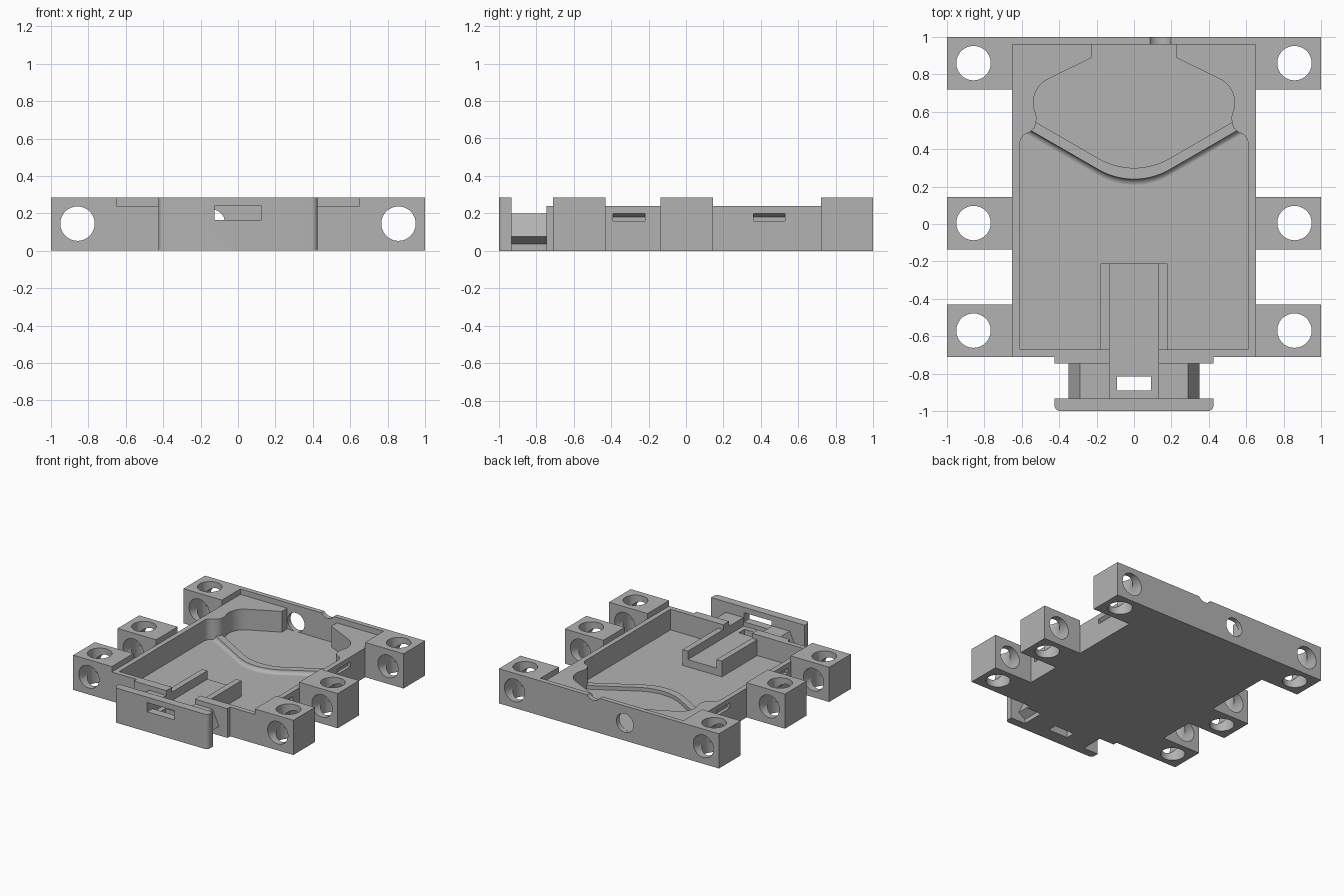
import bpy
import bmesh
from math import sin, cos, pi, sqrt, tan, radians
from mathutils import Matrix, Vector

if "Cube" in bpy.data.objects:
    bpy.data.objects.remove(bpy.data.objects["Cube"])

grey = bpy.data.materials.new("plain grey")
grey.use_nodes = True
colour = (0.45, 0.45, 0.45, 1)
grey.diffuse_color = colour
grey.node_tree.nodes["Principled BSDF"].inputs["Base Color"].default_value = colour


def make(name, bm):
    bmesh.ops.recalc_face_normals(bm, faces=bm.faces)
    mesh = bpy.data.meshes.new(name)
    bm.to_mesh(mesh)
    bm.free()
    mesh.materials.append(grey)
    ob = bpy.data.objects.new(name, mesh)
    bpy.context.collection.objects.link(ob)
    return ob


def prism(name, outline, lo, hi, axis="Z"):
    """Extrude an (x, y) outline along z, or an (x, z) outline along y."""
    bm = bmesh.new()
    place = (lambda p: (p[0], p[1], lo)) if axis == "Z" else (lambda p: (p[0], lo, p[1]))
    face = bm.faces.new([bm.verts.new(place(p)) for p in outline])
    made = bmesh.ops.extrude_face_region(bm, geom=[face])["geom"]
    step = Vector((0, 0, hi - lo) if axis == "Z" else (0, hi - lo, 0))
    bmesh.ops.translate(bm, vec=step, verts=[v for v in made if isinstance(v, bmesh.types.BMVert)])
    return make(name, bm)


def box(name, x0, x1, y0, y1, z0, z1):
    return prism(name, [(x0, y0), (x1, y0), (x1, y1), (x0, y1)], z0, z1)


def cylinder(x, y, z, r, depth, along_y=False):
    bm = bmesh.new()
    turn = Matrix.Rotation(pi / 2 if along_y else 0, 4, "X")
    bmesh.ops.create_cone(bm, cap_ends=True, segments=48, radius1=r, radius2=r,
                          depth=depth, matrix=Matrix.Translation((x, y, z)) @ turn)
    return make("cutter", bm)


def cut(ob, *cutters):
    bpy.context.view_layer.objects.active = ob
    for c in cutters:
        mod = ob.modifiers.new("cut", "BOOLEAN")
        mod.operation = "DIFFERENCE"
        mod.solver = "EXACT"
        mod.object = c
        bpy.ops.object.modifier_apply(modifier=mod.name)
        bpy.data.objects.remove(c)


def smooth(ob):
    bpy.ops.object.select_all(action="DESELECT")
    ob.select_set(True)
    bpy.context.view_layer.objects.active = ob
    bpy.ops.object.shade_smooth_by_angle(angle=radians(30))


def arc(cx, cy, r, a0, a1, n=8):
    return [(cx + r * cos(radians(a0 + (a1 - a0) * i / n)),
             cy + r * sin(radians(a0 + (a1 - a0) * i / n))) for i in range(n + 1)]


FLOOR, WALL, TOP = 0.07, 0.24, 0.285

# Tray with the shaped cavity
half = [(0.61, -0.67)] + arc(0.55, 0.43, 0.06, 0, 80)
half += [(0.535, 0.51), (0.523, 0.54), (0.522, 0.575)]
half += arc(0.4, 0.65, 0.138, -15, 60) + [(0.225, 0.89), (0.225, 0.98)]
cavity = half + [(-x, y) for x, y in reversed(half)]
tray = box("tray", -0.652, 0.652, -0.71, 0.97, 0, WALL)
cut(tray, prism("cutter", cavity, FLOOR, 0.4),
    box("cutter", -0.13, 0.13, -0.8, -0.6, 0.13, 0.4))

# Latch recesses with sloping roofs in the outer sides
for s in (1, -1):
    for y0, y1 in ((-0.39, -0.22), (0.36, 0.53)):
        shape = [(s * 0.67, 0.16), (s * 0.67, 0.2), (s * 0.652, 0.2), (s * 0.625, 0.18), (s * 0.625, 0.16)]
        cut(tray, prism("cutter", shape, y0, y1, "Y"))
smooth(tray)

# Rear wall with cable hole and shallow top notch
rear = box("rear_wall", -0.652, 0.652, 0.96, 1, 0, TOP)
cut(rear, cylinder(-0.145, 0.98, 0.145, 0.077, 0.2, True),
    cylinder(0.142, 0.98, 0.32, 0.066, 0.2, True))
smooth(rear)

# Mounting blocks drilled both ways
for side, s in (("left", 1), ("right", -1)):
    for place, y in (("front", -0.57), ("middle", 0.005), ("rear", 0.86)):
        xs = sorted((s * 0.65, s))
        block = box(f"{place}_{side}_block", *xs, y - 0.14, y + 0.14, 0, TOP)
        cut(block, cylinder(s * 0.858, y, 0.14, 0.092, 1),
            cylinder(s * 0.858, y, 0.145, 0.092, 1, True))
        smooth(block)


# Curved ridge across the cavity, with a concave fillet on its front
def vee(x):
    x, r = abs(x), 0.38
    if x < r / 2:
        return 0.24 + r - sqrt(r * r - x * x)
    return 0.24 + r * (1 - cos(pi / 6)) + (x - r / 2) * tan(pi / 6)


section = [(0.06, FLOOR - 0.01), (0.06, 0.1), (0, 0.1)]
section += [(-0.04 * (1 - cos(a)), 0.1 - 0.031 * sin(a)) for a in [i * pi / 12 for i in range(1, 7)]]
section += [(-0.04, FLOOR - 0.01)]
bm = bmesh.new()
rows = []
for i in range(61):
    x = -0.6 + 0.02 * i
    rows.append([bm.verts.new((x, vee(x) + dy, z)) for dy, z in section])
for a, b in zip(rows, rows[1:]):
    for j in range(len(section)):
        k = (j + 1) % len(section)
        bm.faces.new((a[j], a[k], b[k], b[j]))
bm.faces.new(rows[0])
bm.faces.new(rows[-1])
smooth(make("curved_ridge", bm))

# U-shaped channel running to the front connector
channel = box("channel", -0.178, 0.178, -0.73, -0.21, 0.01, 0.2)
cut(channel, box("cutter", -0.13, 0.13, -0.9, 0, 0.13, 0.4))

# Flange against the tray front
flange = box("flange", -0.425, 0.425, -0.745, -0.705, 0, WALL)
cut(flange, box("cutter", -0.13, 0.13, -0.9, -0.6, 0.13, 0.4))

# Connector block with wedge-shaped sides and a window
profile = [(0.29, 0), (0.29, 0.035), (0.35, 0.075), (0.29, 0.2)]
profile += [(-x, z) for x, z in reversed(profile)]
connector = prism("connector", profile, -0.935, -0.74, "Y")
cut(connector, box("cutter", -0.13, 0.13, -1, -0.6, 0.13, 0.4),
    box("cutter", -0.09, 0.09, -0.89, -0.815, -0.1, 0.4))

# Front plate with rounded front edges and a slot
plate_half = arc(0.395, -0.968, 0.03, -90, 0) + [(0.425, -0.93)]
outline = plate_half + [(-x, y) for x, y in reversed(plate_half)]
plate = prism("front_plate", [(x, y - 0.002) for x, y in outline], 0, TOP)
cut(plate, box("cutter", -0.125, 0.125, -1.1, -0.9, 0.165, 0.24))
smooth(plate)
